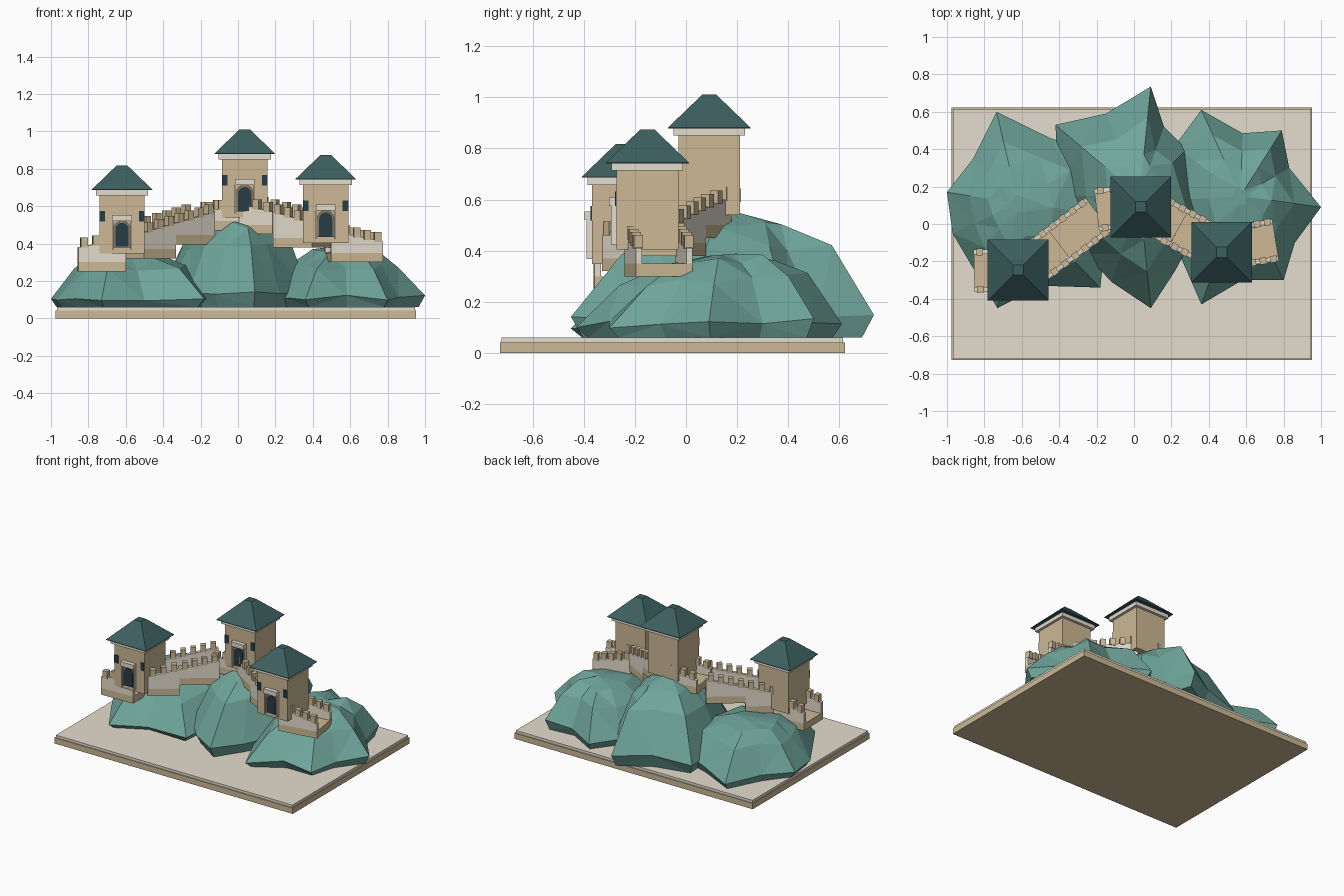
import bpy, bmesh, math, random
from mathutils import Vector

random.seed(4)
cube = bpy.data.objects.get("Cube")
if cube:
    bpy.data.objects.remove(cube, do_unlink=True)


def material(name, r, g, b):
    m = bpy.data.materials.new(name)
    m.use_nodes = True
    m.diffuse_color = (r, g, b, 1)
    m.node_tree.nodes["Principled BSDF"].inputs["Base Color"].default_value = (r, g, b, 1)
    return m


ROCK = material("green rock", 0.16, 0.38, 0.325)
TAN = material("tan stone", 0.61, 0.485, 0.30)
PALE = material("pale stone", 0.78, 0.72, 0.62)
ROOF = material("teal roof", 0.046, 0.115, 0.115)
DARK = material("dark opening", 0.02, 0.045, 0.06)
TRIM = material("brown trim", 0.26, 0.20, 0.13)


def finish(bm, name, mat):
    bmesh.ops.recalc_face_normals(bm, faces=bm.faces)
    mesh = bpy.data.meshes.new(name)
    bm.to_mesh(mesh)
    bm.free()
    mesh.materials.append(mat)
    ob = bpy.data.objects.new(name, mesh)
    bpy.context.collection.objects.link(ob)


def loft(bm, rings):
    """Skin a stack of equal-length vertex rings and cap both ends."""
    rows = [[bm.verts.new(c) for c in ring] for ring in rings]
    n = len(rows[0])
    for low, high in zip(rows, rows[1:]):
        for i in range(n):
            j = (i + 1) % n
            bm.faces.new((low[i], low[j], high[j], high[i]))
    bm.faces.new(rows[0][::-1])
    bm.faces.new(rows[-1])


def block(bm, p, q, width, low, top_p, top_q=None):
    """Upright block running from p to q, with an optional sloping top."""
    p, q = Vector(p), Vector(q)
    top_q = top_p if top_q is None else top_q
    d = (q - p).normalized()
    side = Vector((-d.y, d.x)) * width / 2
    corners = [p - side, q - side, q + side, p + side]
    tops = [top_p, top_q, top_q, top_p]
    loft(bm, [[(c.x, c.y, low) for c in corners],
              [(c.x, c.y, t) for c, t in zip(corners, tops)]])


def square(x, y, half, z):
    return [(x + sx * half, y + sy * half, z) for sx, sy in ((-1, -1), (1, -1), (1, 1), (-1, 1))]


def stack(name, mat, x, y, levels):
    bm = bmesh.new()
    loft(bm, [square(x, y, half, z) for half, z in levels])
    finish(bm, name, mat)


def arch(name, mat, x, y, z, width, height, depth):
    """Round-headed plate facing the front."""
    r = width / 2
    outline = [(x - r, z), (x + r, z)]
    outline += [(x + r * math.cos(a), z + height - r + r * math.sin(a))
                for a in (math.pi * i / 8 for i in range(9))]
    bm = bmesh.new()
    loft(bm, [[(px, y - depth, pz) for px, pz in outline], [(px, y, pz) for px, pz in outline]])
    finish(bm, name, mat)


# Plinth
for name, mat, inset, low, high in (("plinth", TAN, 0, 0, 0.042),
                                    ("plinth_top", PALE, 0.007, 0.042, 0.06)):
    bm = bmesh.new()
    block(bm, (-0.975 + inset, -0.053), (0.952 - inset, -0.053), 1.35 - 2 * inset, low, high)
    finish(bm, name, mat)


# Rocky hills: coarse outline rings shrinking towards a broad uneven top
def hill(name, cx, cy, height, lean, outline):
    centre = Vector((cx, cy))
    rings = []
    for scale, level in ((0.92, 0), (1, 0.17), (0.69, 0.7), (0.4, 0.92), (0.1, 1)):
        ring = []
        for p in outline:
            wobble = random.uniform(-0.03, 0.03) if 0.2 < scale < 0.9 else 0
            v = centre + (Vector(p) - centre) * (scale + wobble)
            z = 0.06 + (height - 0.06) * level * (1 + lean * (v.y - cy))
            if 0 < level < 1:
                z += random.uniform(-0.015, 0.015)
            ring.append((v.x, v.y, z))
        rings.append(ring)
    bm = bmesh.new()
    loft(bm, rings)
    bmesh.ops.triangulate(bm, faces=[f for f in bm.faces if len(f.verts) == 4])
    finish(bm, name, ROCK)


hill("left_hill", -0.62, 0.11, 0.365, 0.2,
     [(-1, 0.17), (-0.97, -0.05), (-0.87, -0.22), (-0.73, -0.45), (-0.5, -0.33), (-0.18, -0.34),
      (-0.14, 0.05), (-0.2, 0.38), (-0.45, 0.46), (-0.735, 0.6), (-0.86, 0.35)])
hill("middle_hill", 0.03, 0.15, 0.545, 0.1,
     [(-0.4, 0.15), (-0.26, -0.16), (-0.12, -0.31), (0.09, -0.45), (0.22, -0.25), (0.38, 0.05),
      (0.28, 0.4), (0.16, 0.52), (0.09, 0.735), (-0.15, 0.59), (-0.42, 0.53)])
hill("right_hill", 0.57, 0.15, 0.385, 0.25,
     [(0.12, 0.12), (0.26, -0.2), (0.36, -0.43), (0.58, -0.3), (0.8, -0.3), (0.86, -0.1),
      (1, 0.09), (0.83, 0.3), (0.79, 0.5), (0.58, 0.485), (0.36, 0.61), (0.22, 0.42)])


# Towers
def tower(label, x, y, z):
    stack(label + "_tower_body", TAN, x, y, [(0.121, z), (0.121, z + 0.312)])
    stack(label + "_tower_cornice", PALE, x, y, [(0.14, z + 0.31), (0.14, z + 0.338)])
    stack(label + "_tower_roof", ROOF, x, y, [(0.162, z + 0.338), (0.162, z + 0.341), (0.028, z + 0.47)])
    front = y - 0.121
    # Doorway with posts, lintel and arched door
    bm = bmesh.new()
    for s in (-1, 1):
        block(bm, (x + s * 0.05, front), (x + s * 0.05, front - 0.022), 0.008, z + 0.02, z + 0.175)
    block(bm, (x, front), (x, front - 0.03), 0.105, z + 0.172, z + 0.205)
    finish(bm, label + "_door_frame", PALE)
    arch(label + "_door_surround", TRIM, x, front, z + 0.03, 0.092, 0.145, 0.012)
    arch(label + "_door", DARK, x, front, z + 0.035, 0.07, 0.128, 0.018)
    bm = bmesh.new()
    for s in (-1, 1):
        block(bm, (x + s * 0.106, front), (x + s * 0.106, front - 0.006), 0.03, z + 0.17, z + 0.227)
    finish(bm, label + "_windows", DARK)


tower("left", -0.62, -0.246, 0.348)
tower("middle", 0.036, 0.091, 0.54)
tower("right", 0.469, -0.151, 0.404)


# Wall walks: slab, two sloping parapets and rows of merlons
def wall(label, p, q, low, top_p, top_q):
    p, q = Vector(p), Vector(q)
    d = (q - p).normalized()
    side = Vector((-d.y, d.x)) * 0.1
    slab, parapets, merlons = bmesh.new(), bmesh.new(), bmesh.new()
    block(slab, p, q, 0.225, low, low + 0.05)
    count = max(2, round((q - p).length / 0.062))
    for s in (-1, 1):
        block(parapets, p + side * s, q + side * s, 0.025, low + 0.05, top_p, top_q)
        for i in range(count):
            t = (i + 0.5) / count
            c = p.lerp(q, t) + side * s
            z = top_p + (top_q - top_p) * t
            block(merlons, c - d * 0.018, c + d * 0.018, 0.036, z - 0.008, z + 0.045)
    finish(slab, label + "_wall_floor", TAN)
    finish(parapets, label + "_wall_parapets", PALE)
    finish(merlons, label + "_wall_merlons", TAN)


wall("left_end", (-0.855, -0.25), (-0.6, -0.245), 0.25, 0.38, 0.43)
wall("left_lower", (-0.57, -0.24), (-0.4, -0.11), 0.32, 0.46, 0.51)
wall("left_middle", (-0.4, -0.11), (-0.19, 0.05), 0.395, 0.51, 0.57)
wall("left_upper", (-0.2, 0.075), (0, 0.1), 0.47, 0.57, 0.605)
wall("right_upper", (0.06, 0.08), (0.24, -0.02), 0.45, 0.61, 0.57)
wall("right_lower", (0.24, -0.02), (0.45, -0.135), 0.38, 0.57, 0.51)
wall("right_end", (0.48, -0.13), (0.757, -0.085), 0.3, 0.47, 0.41)
